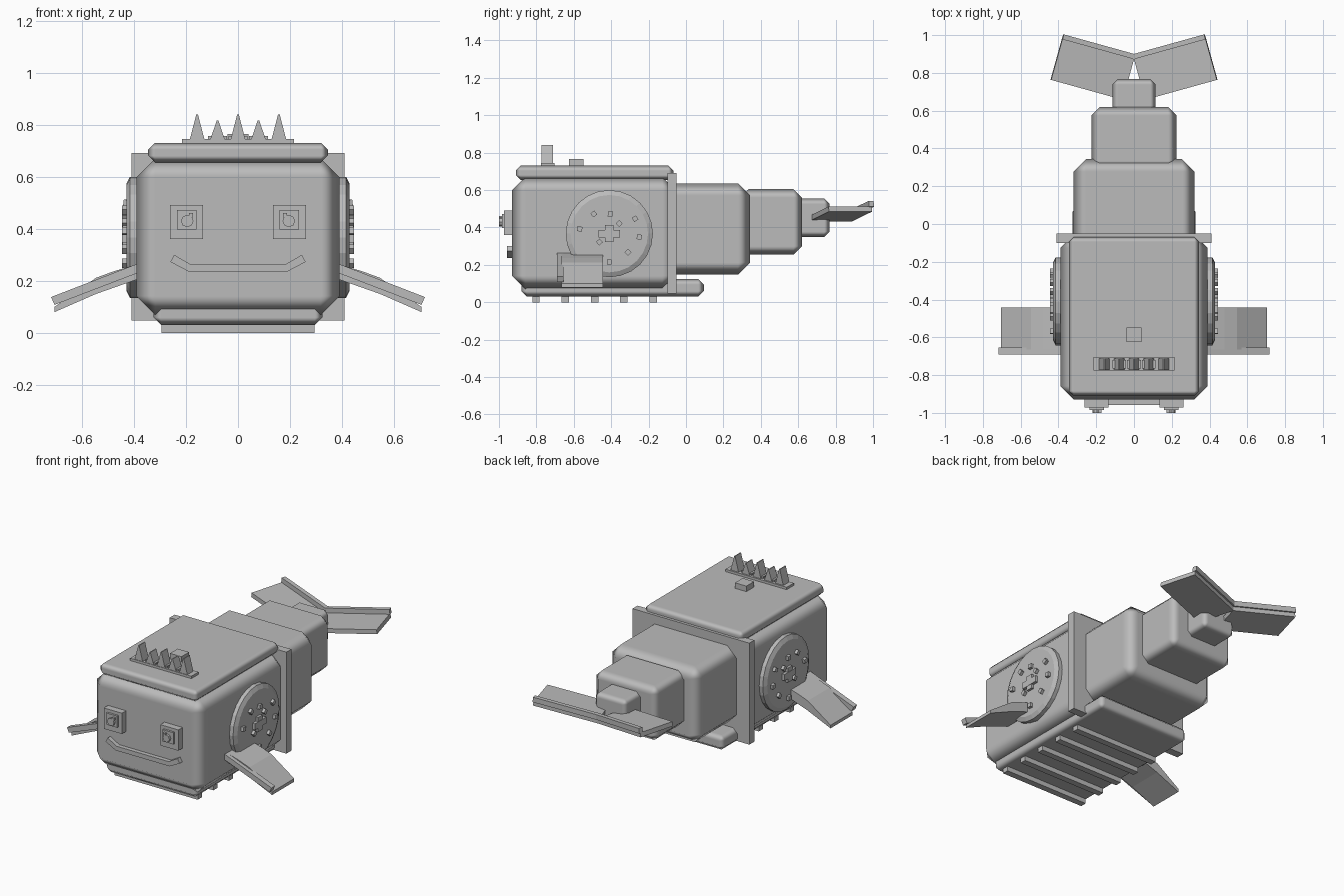
import bpy, bmesh, math
from mathutils import Matrix, Vector

if "Cube" in bpy.data.objects:
    bpy.data.objects.remove(bpy.data.objects["Cube"])

GREY = bpy.data.materials.new("grey")
GREY.diffuse_color = (0.5, 0.5, 0.5, 1)
GREY.use_nodes = True
GREY.node_tree.nodes["Principled BSDF"].inputs["Base Color"].default_value = GREY.diffuse_color


def finish(name, bm, bevel=0.0):
    """Turn a bmesh into an object, optionally with soft chamfered edges."""
    bmesh.ops.recalc_face_normals(bm, faces=bm.faces)
    me = bpy.data.meshes.new(name)
    bm.to_mesh(me)
    bm.free()
    me.materials.append(GREY)
    ob = bpy.data.objects.new(name, me)
    bpy.context.collection.objects.link(ob)
    if bevel:
        for p in me.polygons:
            p.use_smooth = True
        m = ob.modifiers.new("chamfer", 'BEVEL')
        m.width = bevel
        m.segments = 1
        m.harden_normals = True
    return ob


def add_box(bm, lo, hi, mat=Matrix()):
    lo, hi = Vector(lo), Vector(hi)
    size = Matrix.Diagonal((*(hi - lo), 1))
    bmesh.ops.create_cube(bm, size=1, matrix=mat @ Matrix.Translation((lo + hi) / 2) @ size)


def box(name, lo, hi, bevel=0.0, mat=Matrix()):
    bm = bmesh.new()
    add_box(bm, lo, hi, mat)
    return finish(name, bm, bevel)


def prism(name, pts, y0, y1):
    """Extrude an x-z outline along y."""
    bm = bmesh.new()
    f = bm.faces.new([bm.verts.new((x, y0, z)) for x, z in pts])
    ext = bmesh.ops.extrude_face_region(bm, geom=[f])
    bmesh.ops.translate(bm, vec=(0, y1 - y0, 0),
                        verts=[v for v in ext["geom"] if isinstance(v, bmesh.types.BMVert)])
    return finish(name, bm)


def mirrored(ob):
    """Mirror a part across x = 0."""
    m = ob.modifiers.new("mirror", 'MIRROR')
    m.use_mirror_merge = False
    return ob


# Head, top and bottom slabs, collar and tapering tail
box("head", (-.39, -.93, .07), (.39, -.055, .67), .072)
box("top_slab", (-.345, -.91, .655), (.345, -.068, .73), .026)
box("bottom_slab", (-.325, -.88, .03), (.325, .095, .125), .03)
box("collar_plate", (-.41, -.1, .048), (.41, -.05, .692))
box("tail_segment_large", (-.32, -.2, .148), (.32, .343, .636), .065)
box("tail_segment_middle", (-.225, .29, .255), (.225, .62, .605), .045)
box("tail_segment_small", (-.115, .57, .348), (.115, .768, .555), .03)

# Belly ribs
for i in range(5):
    y = -.802 + i * .1565
    box("belly_rib", (-.293, y - .02, 0), (.293, y + .02, .04))

# Blowhole and spout crest
box("blowhole", (-.04, -.625, .72), (.04, -.548, .765))
box("crest_base", (-.215, -.775, .72), (.215, -.703, .745))
for i in range(5):
    x = (i - 2) * .0785
    top = .84 if i % 2 == 0 else .817
    prism("crest_spike", [(x - .029, .74), (x + .029, .74), (x + .003, top), (x - .003, top)],
          -.772, -.712)
    if i in (1, 2, 3):
        box("crest_post", (x - .036, -.765, .74), (x + .036, -.72, .757))

# Eyes: outer square, inner square, round pupil
mirrored(box("eye_socket", (.135, -.972, .36), (.262, -.92, .492)))
mirrored(box("eye_plate", (.16, -.985, .398), (.235, -.96, .472)))
bm = bmesh.new()
bmesh.ops.create_cone(bm, cap_ends=True, segments=8, radius1=.024, radius2=.024, depth=.03,
                      matrix=Matrix.Translation((.195, -.985, .43)) @ Matrix.Rotation(math.pi / 2, 4, 'X'))
add_box(bm, (.172, -1, .443), (.188, -.98, .46))
mirrored(finish("pupil", bm))

# Smile
prism("smile", [(-.26, .273), (-.19, .236), (.19, .236), (.26, .273), (.245, .3),
                (.183, .264), (-.183, .264), (-.245, .3)], -.957, -.92)

# Side wheels with studs and a hub cross
CY, CZ = -.41, .367
to_side = Matrix.Rotation(math.pi / 2, 4, 'Y')
for name, r1, r2, x0, x1 in (("side_disc", .233, .233, .38, .415), ("side_disc_rim", .233, .207, .415, .428)):
    bm = bmesh.new()
    bmesh.ops.create_cone(bm, cap_ends=True, segments=24, radius1=r1, radius2=r2, depth=x1 - x0,
                          matrix=Matrix.Translation(((x0 + x1) / 2, CY, CZ)) @ to_side)
    mirrored(finish(name, bm))
bm = bmesh.new()
studs = [(-.083, .105), (.005, .105), (.138, .08), (.053, .055), (-.158, .025),
         (.16, -.018), (-.053, -.045), (.1, -.1), (0, -.152)]
for dy, dz in studs:
    add_box(bm, (.42, -.013, -.013), (.446, .013, .013),
            Matrix.Translation((0, CY + dy, CZ + dz)) @ Matrix.Rotation(math.atan2(dz, dy), 4, 'X'))
add_box(bm, (.42, CY - .058, CZ - .02), (.446, CY + .058, CZ + .02))
add_box(bm, (.42, CY - .022, CZ - .046), (.444, CY + .022, CZ + .046))
mirrored(finish("wheel_studs", bm))

# Side fins: drooping blade with a leading rod
mirrored(prism("side_fin", [(.36, .272), (.48, .236), (.545, .212), (.705, .1), (.705, .08),
                            (.545, .15), (.36, .215)], -.665, -.443))
mirrored(prism("side_fin_rod", [(.36, .276), (.718, .138), (.705, .108), (.36, .24)], -.69, -.655))

# Tail flukes: flat blades, yawed back and tilted up, with a trailing rod
fluke = (Matrix.Translation((0, .885, .433)) @ Matrix.Rotation(math.radians(15.5), 4, 'Z')
         @ Matrix.Rotation(math.radians(-7.5), 4, 'Y'))
mirrored(box("tail_fluke", (.0, -.235, 0), (.397, .005, .028), 0, fluke))
mirrored(box("tail_fluke_rod", (.0, -.012, .026), (.4, .015, .058), 0, fluke))
